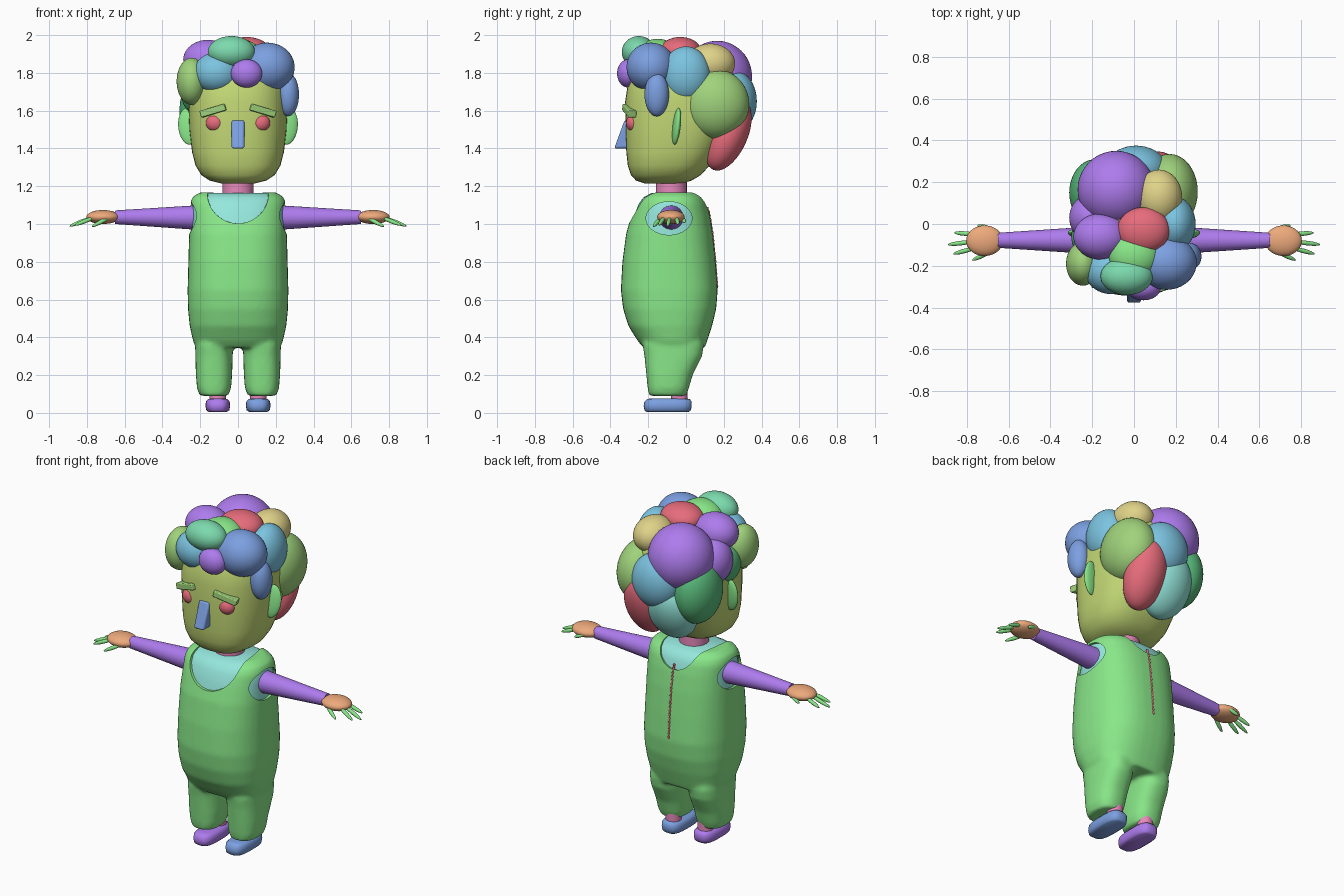
import bpy, bmesh
from math import cos, sin, pi
from mathutils import Vector

if "Cube" in bpy.data.objects:
    bpy.data.objects.remove(bpy.data.objects["Cube"])

def color(ob, c):
    m = bpy.data.materials.new(ob.name + "_color")
    m.diffuse_color = (*c, 1)
    m.use_nodes = True
    m.node_tree.nodes["Principled BSDF"].inputs["Base Color"].default_value = m.diffuse_color
    ob.data.materials.append(m)

def finish(ob, name, c=None, smooth=True):
    ob.name = name
    bpy.ops.object.select_all(action='DESELECT')
    ob.select_set(True)
    bpy.context.view_layer.objects.active = ob
    if smooth:
        bpy.ops.object.shade_smooth_by_angle(angle=0.8)
    if c:
        color(ob, c)
    return ob

def add_loft(bm, rings, cx=0, n=2.5, seg=40):
    """Closed skin through superellipse rings (z, half width, y front, y back)."""
    loops = []
    for z, rx, y0, y1 in rings:
        loop = []
        for i in range(seg):
            a = 2 * pi * i / seg
            c, s = cos(a), sin(a)
            x = abs(c) ** (2 / n) * (1 if c > 0 else -1) * rx
            y = abs(s) ** (2 / n) * (1 if s > 0 else -1) * (y1 - y0) / 2
            loop.append(bm.verts.new((cx + x, (y0 + y1) / 2 + y, z)))
        loops.append(loop)
    for a, b in zip(loops, loops[1:]):
        for i in range(seg):
            j = (i + 1) % seg
            bm.faces.new((a[i], a[j], b[j], b[i]))
    bm.faces.new(loops[0][::-1])
    bm.faces.new(loops[-1])

def from_bm(bm, name, c):
    me = bpy.data.meshes.new(name)
    bm.to_mesh(me)
    bm.free()
    ob = bpy.data.objects.new(name, me)
    bpy.context.collection.objects.link(ob)
    return finish(ob, name, c)

def loft(name, rings, c, **kw):
    bm = bmesh.new()
    add_loft(bm, rings, **kw)
    return from_bm(bm, name, c)

def ball(name, loc, r, c, rot=(0, 0, 0), sub=4):
    bpy.ops.mesh.primitive_ico_sphere_add(subdivisions=sub, radius=1, location=loc, rotation=rot)
    ob = bpy.context.object
    ob.scale = r
    return finish(ob, name, c)

def limb(name, p0, p1, r0, r1, c):
    p0, p1 = Vector(p0), Vector(p1)
    d = p1 - p0
    bpy.ops.mesh.primitive_cone_add(vertices=28, radius1=r0, radius2=r1, depth=d.length, location=(p0 + p1) / 2,
                                    rotation=d.to_track_quat('Z', 'Y').to_euler())
    return finish(bpy.context.object, name, c)

def box(name, loc, size, c, bevel, rot=(0, 0, 0), seg=3):
    bpy.ops.mesh.primitive_cube_add(size=1, location=loc, rotation=rot)
    ob = bpy.context.object
    ob.scale = size
    bpy.ops.object.transform_apply(location=False, rotation=False, scale=True)
    m = ob.modifiers.new("bevel", 'BEVEL')
    m.width, m.segments = bevel, seg
    return finish(ob, name, c)

GREEN, TEAL, PURPLE = (.25, .8, .25), (.3, .8, .72), (.42, .2, .85)
SKIN, ORANGE, PINK = (.55, .7, .18), (.85, .4, .2), (.8, .25, .5)
BLUE, RED, SKY = (.2, .35, .75), (.8, .15, .2), (.2, .55, .75)
LIME, MINT, YELLOW, DARK = (.35, .65, .2), (.2, .7, .42), (.75, .65, .25), (.1, .5, .2)

# Overalls: torso and legs fused, then neck and arm openings cut
torso = [(.345, .222, -.225, .1), (.38, .238, -.255, .112), (.46, .256, -.305, .138), (.55, .265, -.333, .16),
         (.65, .267, -.345, .168), (.8, .263, -.337, .157), (.95, .259, -.317, .142), (1.05, .255, -.288, .126),
         (1.11, .254, -.265, .11), (1.145, .24, -.24, .09), (1.168, .2, -.2, .055)]
leg = [(.09, .075, -.195, 0), (.13, .09, -.203, .015), (.2, .096, -.21, .035), (.3, .099, -.22, .085),
       (.36, .1, -.23, .095), (.45, .09, -.2, .07)]
parts = []
for rings, cx in ((torso, 0), (leg, .127), (leg, -.127)):
    bm = bmesh.new()
    add_loft(bm, rings, cx=cx)
    parts.append(from_bm(bm, "overalls", None))
for p in parts:
    p.select_set(True)
bpy.context.view_layer.objects.active = parts[0]
bpy.ops.object.join()
overalls = bpy.context.object
m = overalls.modifiers.new("fuse", 'REMESH')
m.mode, m.voxel_size, m.use_smooth_shade = 'VOXEL', .012, True
m = overalls.modifiers.new("soften", 'SMOOTH')
m.iterations, m.factor = 6, .5
cutters = [ball("neck_cutter", (0, -.3, 1.168), (.165, .55, .165), None),
           ball("arm_cutter", (0, -.09, 1.03), (4, .122, .088), None)]
for k in cutters:
    k.hide_render = True
    m = overalls.modifiers.new("cut", 'BOOLEAN')
    m.operation, m.object, m.solver = 'DIFFERENCE', k, 'EXACT'
finish(overalls, "overalls", GREEN, False)
bpy.ops.object.convert(target='MESH')
finish(overalls, "overalls")
for k in cutters:
    bpy.data.objects.remove(k)

# Shirt seen through the openings
loft("shirt", [(z - .005, rx - .014, y0 + .014, y1 - .014) for z, rx, y0, y1 in torso[5:]], TEAL)

# Zipper teeth down the back, following the back profile
def back_y(z):
    for a, b in zip(torso, torso[1:]):
        if a[0] <= z <= b[0]:
            return a[3] + (b[3] - a[3]) * (z - a[0]) / (b[0] - a[0])
zs = [.66 + .011 * i for i in range(40)]
loft("zipper", [(z, .008 if i % 2 else .004, back_y(z) - .012, back_y(z) + (.005 if i % 2 else .002))
                for i, z in enumerate(zs)], RED, n=2, seg=10)

# Head and neck
limb("neck", (0, -.078, 1.13), (0, -.078, 1.28), .082, .082, PINK)
loft("head", [(1.215, .09, -.22, -.02), (1.23, .15, -.265, .03), (1.26, .195, -.292, .08), (1.31, .225, -.308, .125),
              (1.38, .243, -.316, .17), (1.5, .258, -.32, .23), (1.65, .264, -.322, .27), (1.76, .255, -.305, .27),
              (1.84, .22, -.26, .24), (1.89, .15, -.18, .17), (1.9, .06, -.09, .07)], SKIN)
nose = box("nose", (0, -.33, 1.475), (.068, .1, .15), BLUE, .012)
for v in nose.data.vertices:
    if v.co.z > 0 and v.co.y < 0:
        v.co.y += .055
for s, side in ((1, "left"), (-1, "right")):
    ball(side + "_eye", (s * .12, -.277, 1.535), (.05, .04, .047), RED)
    box(side + "_eyebrow", (s * .13, -.3, 1.6), (.14, .045, .036), LIME, .005, (0, s * .28, s * .25), 2)
    ball(side + "_ear", (s * .262, -.05, 1.517), (.055, .02, .098), GREEN, (-.1, s * .12, s * .15))

    # Arms, hands and fingers
    limb(side + "_arm", (s * .2, -.078, 1.034), (s * .65, -.078, 1.036), .066, .036, PURPLE)
    ball(side + "_hand", (s * .715, -.08, 1.037), (.088, .073, .037), ORANGE)
    for i, (x0, y0, x1, y1, z1) in enumerate([(.69, -.02, .745, -.008, 1.01), (.76, -.05, .855, -.042, 1.0),
                                              (.77, -.085, .887, -.098, .99), (.76, -.115, .86, -.142, .995),
                                              (.68, -.13, .77, -.172, .988)]):
        a, b = Vector((s * x0, y0, 1.035)), Vector((s * x1, y1, z1))
        d = b - a
        ball(f"{side}_finger_{i}", (a + b) / 2, (.011, .011, d.length / 2 + .005), GREEN,
             d.to_track_quat('Z', 'Y').to_euler(), 3)

    # Ankles and shoes
    limb(side + "_ankle", (s * .107, -.035, .05), (s * .107, -.035, .2), .044, .044, PINK)
    loft(side + "_shoe", [(.006, .05, -.21, .015), (.014, .061, -.22, .026), (.036, .065, -.224, .03),
                          (.06, .063, -.22, .03), (.073, .052, -.205, .02), (.077, .035, -.185, .0)],
         PURPLE if s < 0 else BLUE, cx=s * .107, n=3)

# Hair: overlapping soft tufts (centre, radii, colour)
hair = [((-.085, .165, 1.78), (.185, .185, .19), PURPLE), ((.12, .13, 1.85), (.11, .13, .105), YELLOW),
        ((.045, -.03, 1.915), (.125, .11, .075), RED), ((-.16, -.06, 1.87), (.13, .11, .105), PURPLE),
        ((-.245, -.19, 1.755), (.08, .105, .125), LIME), ((-.035, -.25, 1.91), (.125, .09, .085), MINT),
        ((.155, -.185, 1.83), (.145, .13, .13), BLUE), ((.045, -.305, 1.797), (.083, .06, .075), PURPLE),
        ((-.11, -.225, 1.8), (.125, .11, .11), SKY), ((.265, -.155, 1.685), (.058, .065, .115), BLUE),
        ((.195, 0, 1.79), (.1, .13, .15), SKY), ((.17, .155, 1.635), (.135, .18, .185), LIME),
        ((.11, .225, 1.47), (.12, .1, .2), RED), ((-.05, .21, 1.47), (.15, .11, .19), TEAL),
        ((.01, .26, 1.65), (.15, .115, .16), SKY), ((-.185, .15, 1.6), (.125, .16, .19), DARK),
        ((-.21, .03, 1.74), (.1, .11, .13), PURPLE), ((-.235, -.06, 1.69), (.065, .09, .1), DARK),
        ((0, -.15, 1.9), (.12, .11, .08), GREEN)]
for i, (loc, r, c) in enumerate(hair):
    # the low nape tufts lean forward under the head
    ball(f"hair_tuft_{i}", loc, r, c, (-.42, 0, 0) if loc[2] < 1.5 else (0, 0, 0))
